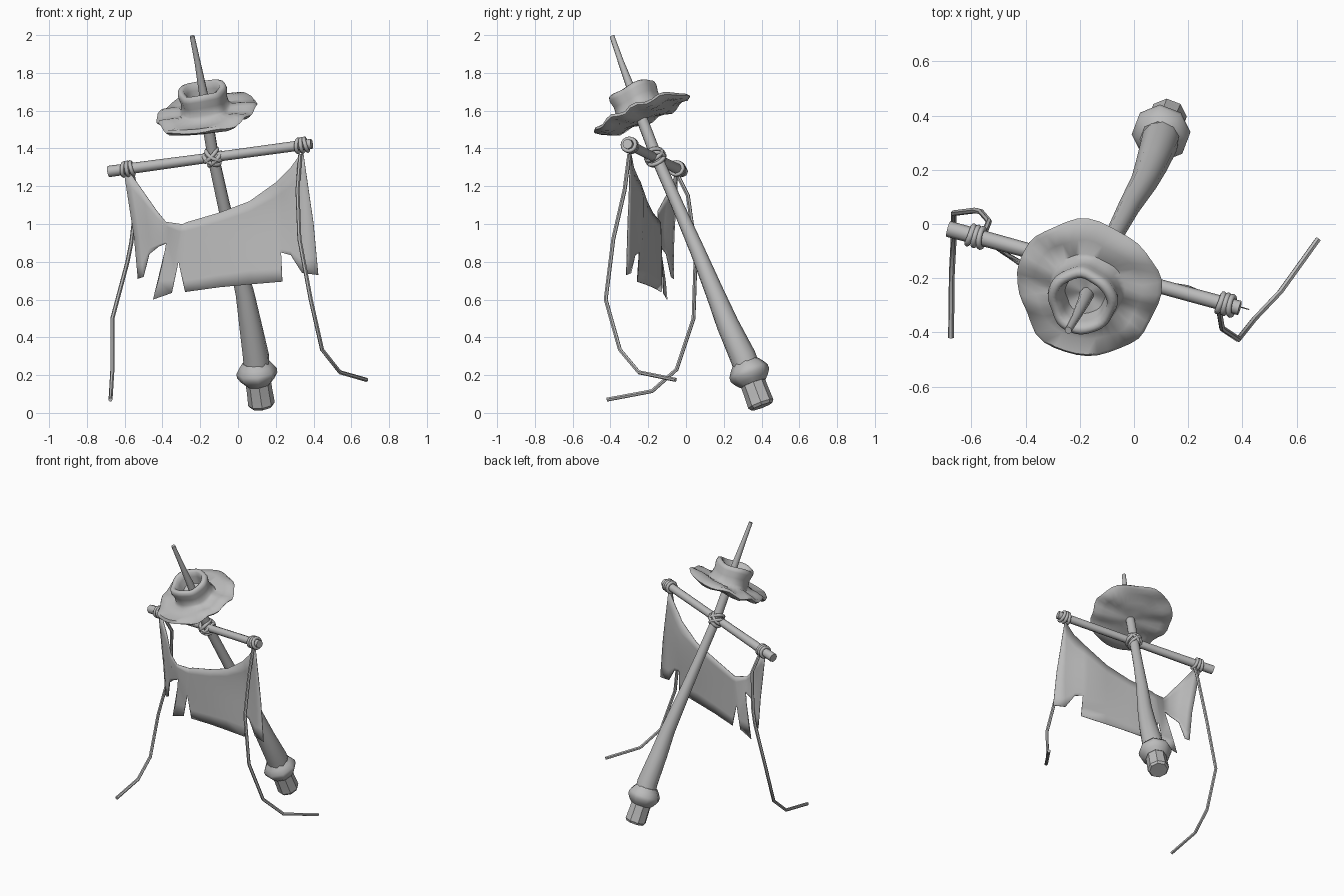
import bpy, bmesh, math
from mathutils import Vector

old = bpy.data.objects.get("Cube")
if old:
    bpy.data.objects.remove(old, do_unlink=True)

grey = bpy.data.materials.new("weathered_grey")
grey.use_nodes = True
tone = (0.5, 0.5, 0.5, 1)
grey.diffuse_color = tone
grey.node_tree.nodes["Principled BSDF"].inputs["Base Color"].default_value = tone


def finish(name, bm, angle=50):
    """Turn a bmesh into a shaded, named object."""
    bmesh.ops.recalc_face_normals(bm, faces=bm.faces)
    mesh = bpy.data.meshes.new(name)
    bm.to_mesh(mesh)
    bm.free()
    mesh.materials.append(grey)
    obj = bpy.data.objects.new(name, mesh)
    bpy.context.collection.objects.link(obj)
    bpy.ops.object.select_all(action='DESELECT')
    obj.select_set(True)
    bpy.context.view_layer.objects.active = obj
    bpy.ops.object.shade_smooth_by_angle(angle=math.radians(angle))
    return obj


def bridge(bm, loops, closed_ends=True):
    """Skin a list of vertex rings."""
    for a, b in zip(loops, loops[1:]):
        for i in range(len(a)):
            j = (i + 1) % len(a)
            bm.faces.new((a[i], a[j], b[j], b[i]))
    if closed_ends:
        bm.faces.new(loops[0])
        bm.faces.new(loops[-1])


def tube(name, points, radii, sides=8, angle=50):
    """Sweep a polygon along a path with a radius at each point."""
    pts = [Vector(p) for p in points]
    if not isinstance(radii, (list, tuple)):
        radii = [radii] * len(pts)
    bm = bmesh.new()
    loops = []
    side = (pts[1] - pts[0]).orthogonal().normalized()
    for k, p in enumerate(pts):
        before = (p - pts[k - 1]).normalized() if k else Vector()
        after = (pts[k + 1] - p).normalized() if k + 1 < len(pts) else Vector()
        along = (before + after).normalized()
        side = (side - along * side.dot(along)).normalized()
        up = along.cross(side)
        turns = [math.tau * i / sides for i in range(sides)]
        loops.append([bm.verts.new(p + radii[k] * (side * math.cos(t) + up * math.sin(t)))
                      for t in turns])
    bridge(bm, loops)
    return finish(name, bm, angle)


def rope_ring(name, center, axis, major, minor=0.011):
    bpy.ops.mesh.primitive_torus_add(
        major_radius=major, minor_radius=minor, major_segments=16, minor_segments=8,
        location=center, rotation=axis.to_track_quat('Z', 'Y').to_euler())
    ring = bpy.context.object
    ring.name = name
    ring.data.materials.append(grey)
    bpy.ops.object.shade_smooth_by_angle(angle=math.radians(60))


# Leaning staff, thin at the top
tube("staff",
     [(.1, .33, .22), (.095, .3, .3), (.065, .22, .47), (.037, .155, .63), (-.02, .06, .86),
      (-.075, -.045, 1.1), (-.13, -.155, 1.35), (-.165, -.235, 1.56),
      (-.185, -.285, 1.7), (-.215, -.345, 1.86), (-.243, -.392, 1.995)],
     [.07, .07, .06, .05, .04, .033, .031, .03, .023, .016, .013], 10)

# Collar and foot of the staff
down = Vector((.13, .405, .02)) - Vector((.1, .33, .22))
down.normalize()
collar = Vector((.1, .335, .21))
tube("collar", [collar + down * d for d in (-.065, -.04, -.012, .012, .04, .06)],
     [.07, .09, .108, .108, .09, .07], 8, 40)
tube("staff_foot", [collar + down * d for d in (.04, .1, .175, .19)],
     [.068, .068, .071, .06], 8, 35)

# Crossbar
bar_start, bar_end = Vector((-.685, -.018, 1.278)), Vector((.39, -.31, 1.424))
bar = bar_end - bar_start
tube("crossbar", [bar_start, bar_start + bar * .5, bar_end], [.03, .026, .027], 8)

# Rope bindings on the crossbar
for label, spot in (("right", .095), ("left", .953)):
    for i in (-1, 0, 1):
        tilt = bar.normalized() + Vector((0, .1 * i, .15 * i))
        rope_ring(f"{label}_binding", bar_start + bar * (spot + .019 * i), tilt, .034)

# Crossed lashing at the staff
staff_axis = Vector((-.19, -.42, 1)).normalized()
for sign in (-1, 1):
    for shift in (-.012, .012):
        axis = staff_axis + sign * bar.normalized() * .75
        rope_ring("lashing", Vector((-.132, -.163, 1.354)) + axis * shift, axis, .047)

# Hanging ropes
tube("right_rope",
     [(-.555, -.04, 1.25), (-.535, .01, 1.15), (-.565, .045, .9), (-.585, .05, .8),
      (-.665, .04, .5), (-.665, -.05, .23), (-.672, -.18, .115), (-.675, -.42, .07)], .011, 6)
tube("left_rope",
     [(.33, -.3, 1.37), (.315, -.325, 1.18), (.325, -.385, .92), (.385, -.425, .6),
      (.445, -.35, .335), (.54, -.25, .215), (.68, -.055, .175)], .011, 6)

# Wavy brimmed hat with a hollow crown, threaded on the staff
hat_center = Vector((-.17, -.235, 1.583))
turn = staff_axis.to_track_quat('Z', 'Y')
east = (Vector((1, 0, 0)) - staff_axis * staff_axis.x).normalized()
north = staff_axis.cross(east)
profile = [(.01, -.03), (.08, -.03), (.14, -.027), (.2, -.022), (.25, -.016), (.268, 0),
           (.255, .016), (.2, .02), (.14, .022), (.127, .04), (.122, .08), (.13, .12),
           (.125, .143), (.11, .15), (.094, .143), (.085, .11), (.075, .06), (.01, .05)]
bm = bmesh.new()
loops = []
for r, h in profile:
    loop = []
    for i in range(40):
        t = math.tau * i / 40
        wobble = 1 + .025 * math.sin(3 * t + 1) + .02 * math.sin(5 * t) + .012 * math.cos(8 * t)
        x, y = r * wobble * math.cos(t), r * wobble * math.sin(t)
        brim = h < .03
        wave = .011 * math.sin(42 * y + 9 * x) * min(1, r / .2) if brim else .006 * math.sin(3 * t)
        loop.append(bm.verts.new(hat_center + east * x + north * y + staff_axis * (h + wave)))
    loops.append(loop)
bridge(bm, loops)
finish("hat", bm, 60)

# Torn cloth: each column runs top, middle, bottom as x, z pairs
columns = [
    (-.60, 1.25, -.55, .93, -.53, .71), (-.57, 1.27, -.52, .93, -.50, .72),
    (-.50, 1.17, -.47, .93, -.47, .84), (-.43, 1.07, -.42, .92, -.42, .88),
    (-.38, 1.01, -.38, .92, -.375, .9), (-.37, 1.01, -.37, .9, -.45, .6),
    (-.30, 1.0, -.33, .84, -.35, .635), (-.29, 1.0, -.32, .84, -.315, .8),
    (-.27, 1.01, -.29, .82, -.28, .64), (-.1, 1.06, -.1, .86, -.1, .665),
    (.06, 1.12, .06, .9, .06, .68), (.2, 1.22, .2, .9, .235, .695),
    (.23, 1.25, .23, .9, .225, .85), (.28, 1.3, .28, .9, .28, .835),
    (.33, 1.37, .345, .95, .34, .74), (.345, 1.38, .4, 1.0, .425, .73)]


def drape(x, z):
    """Depth of the cloth: under the crossbar, with soft folds."""
    fold = -.06 * math.exp(-((x + .42) / .09) ** 2) + .03 * math.exp(-((x - .17) / .12) ** 2)
    loose = min(1, max(0, (1.3 - z) / .15))
    return -.203 - .265 * x + fold * loose * min(1, max(.3, (z - .6) / .4))


bm = bmesh.new()
grid = []
for tx, tz, mx, mz, bx, bz in columns:
    spots = [(tx + (mx - tx) * k / 4, tz + (mz - tz) * k / 4) for k in range(4)]
    spots += [(mx + (bx - mx) * k / 3, mz + (bz - mz) * k / 3) for k in range(4)]
    grid.append([bm.verts.new((x, drape(x, z), z)) for x, z in spots])
for a, b in zip(grid, grid[1:]):
    for k in range(len(a) - 1):
        bm.faces.new((a[k], a[k + 1], b[k + 1], b[k]))
cloth = finish("torn_cloth", bm, 60)
thick = cloth.modifiers.new("thickness", 'SOLIDIFY')
thick.thickness = .004
thick.offset = 0
